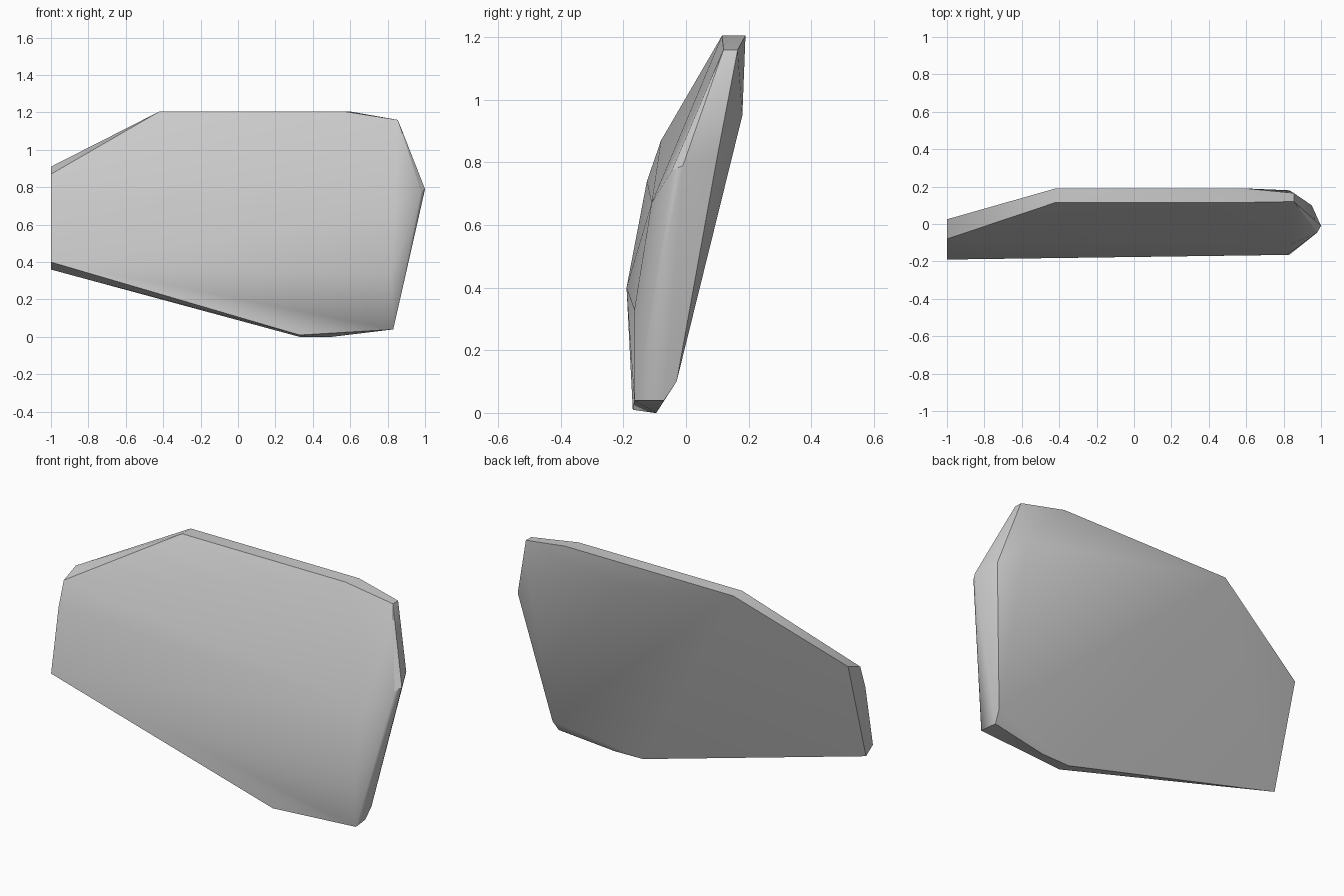
import bpy, bmesh, math

cube = bpy.data.objects.get("Cube")
if cube:
    bpy.data.objects.remove(cube)

# Plain grey material
grey = bpy.data.materials.new("plain_grey")
grey.use_nodes = True
colour = (0.6, 0.6, 0.6, 1)
grey.diffuse_color = colour
grey.node_tree.nodes["Principled BSDF"].inputs["Base Color"].default_value = colour

# Bowed outer face: rim corners, then the bulge
front_rim = [(-1, -.08, .87), (-.42, .115, 1.205), (.57, .115, 1.205),
             (.855, .12, 1.16), (.98, -.045, .775), (.83, -.165, .04),
             (.33, -.17, .01), (-1, -.19, .4)]
front_bulge = [(-1, -.125, .74), (.84, -.11, .67), (.82, -.165, .33)]

# Flat inner face
back_rim = [(-1, .025, .91), (-.42, .19, 1.205), (.6, .19, 1.205),
            (.855, .165, 1.16), (.83, .18, .95), (.95, .1, .82),
            (.83, -.03, .1), (.5, -.095, 0), (.33, -.1, 0),
            (-1, -.13, .36)]

# Pointed end and lower corner
end_points = [(1, -.01, .79), (.82, -.07, .04)]

# Skin the corners into a closed convex plate
bm = bmesh.new()
for point in front_rim + front_bulge + back_rim + end_points:
    bm.verts.new(point)
hull = bmesh.ops.convex_hull(bm, input=bm.verts[:])
loose = [v for v in bm.verts if not v.link_faces]
bmesh.ops.delete(bm, geom=loose, context='VERTS')
bmesh.ops.recalc_face_normals(bm, faces=bm.faces[:])

mesh = bpy.data.meshes.new("curved_plate")
bm.to_mesh(mesh)
bm.free()
mesh.materials.append(grey)
plate = bpy.data.objects.new("curved_plate", mesh)
bpy.context.collection.objects.link(plate)

# Soft faces with crisp rims
bpy.ops.object.select_all(action='DESELECT')
plate.select_set(True)
bpy.context.view_layer.objects.active = plate
bpy.ops.object.shade_smooth_by_angle(angle=math.radians(35))
